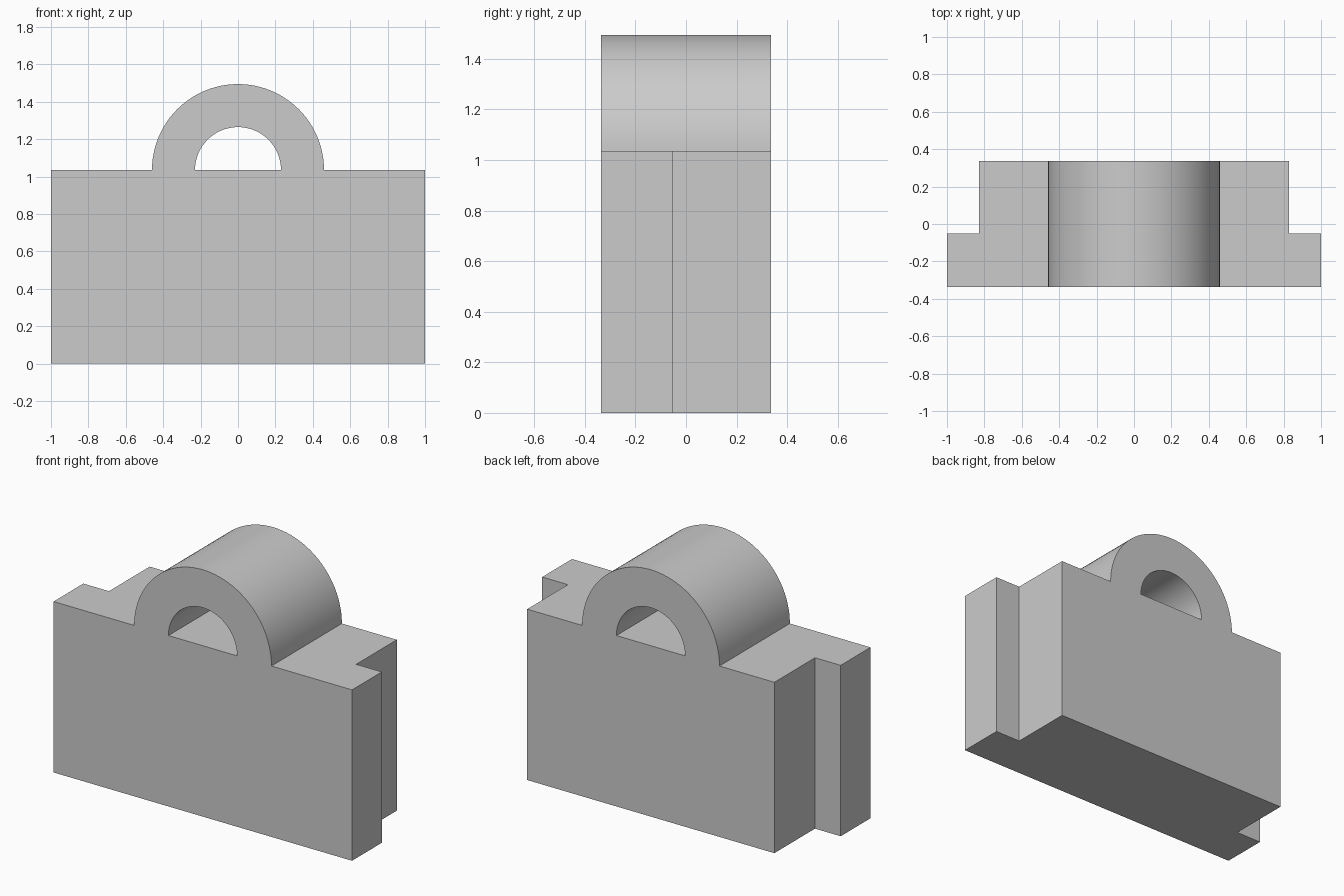
import bpy
import bmesh
from math import pi, cos, sin
from mathutils import Vector

cube = bpy.data.objects.get("Cube")
if cube:
    bpy.data.objects.remove(cube, do_unlink=True)

DEPTH = 0.337       # half depth of the whole body
STEP_Y = -0.052     # where the side flanges end
TOP = 1.035         # height of the block
BACK_HALF = 0.828   # half width behind the flanges
OUTER, INNER = 0.46, 0.23
SEGMENTS = 48

grey = bpy.data.materials.new("plain grey")
grey.use_nodes = True
colour = (0.6, 0.6, 0.6, 1)
grey.diffuse_color = colour
grey.node_tree.nodes["Principled BSDF"].inputs["Base Color"].default_value = colour


def extruded(name, outline, offset):
    """Solid made by sweeping a closed outline along an offset."""
    bm = bmesh.new()
    face = bm.faces.new([bm.verts.new(p) for p in outline])
    swept = bmesh.ops.extrude_face_region(bm, geom=[face], use_keep_orig=True)
    moved = [v for v in swept["geom"] if isinstance(v, bmesh.types.BMVert)]
    bmesh.ops.translate(bm, verts=moved, vec=Vector(offset))
    bmesh.ops.recalc_face_normals(bm, faces=bm.faces)
    mesh = bpy.data.meshes.new(name)
    bm.to_mesh(mesh)
    bm.free()
    obj = bpy.data.objects.new(name, mesh)
    bpy.context.collection.objects.link(obj)
    mesh.materials.append(grey)
    return obj


def arc(radius):
    """Half circle standing on the block's top, from right to left."""
    angles = [pi * i / SEGMENTS for i in range(SEGMENTS + 1)]
    return [(radius * cos(a), -DEPTH, TOP + radius * sin(a)) for a in angles]


# Block with a wide front and a narrower back
half = [(1, -DEPTH), (1, STEP_Y), (BACK_HALF, STEP_Y), (BACK_HALF, DEPTH)]
plan = half + [(-x, y) for x, y in reversed(half)]
extruded("block", [(x, y, 0) for x, y in plan], (0, 0, TOP))

# Arched loop on top, running the full depth
arch = extruded("arch", arc(OUTER) + arc(INNER)[::-1], (0, 2 * DEPTH, 0))
bpy.ops.object.select_all(action="DESELECT")
arch.select_set(True)
bpy.context.view_layer.objects.active = arch
bpy.ops.object.shade_smooth_by_angle()
